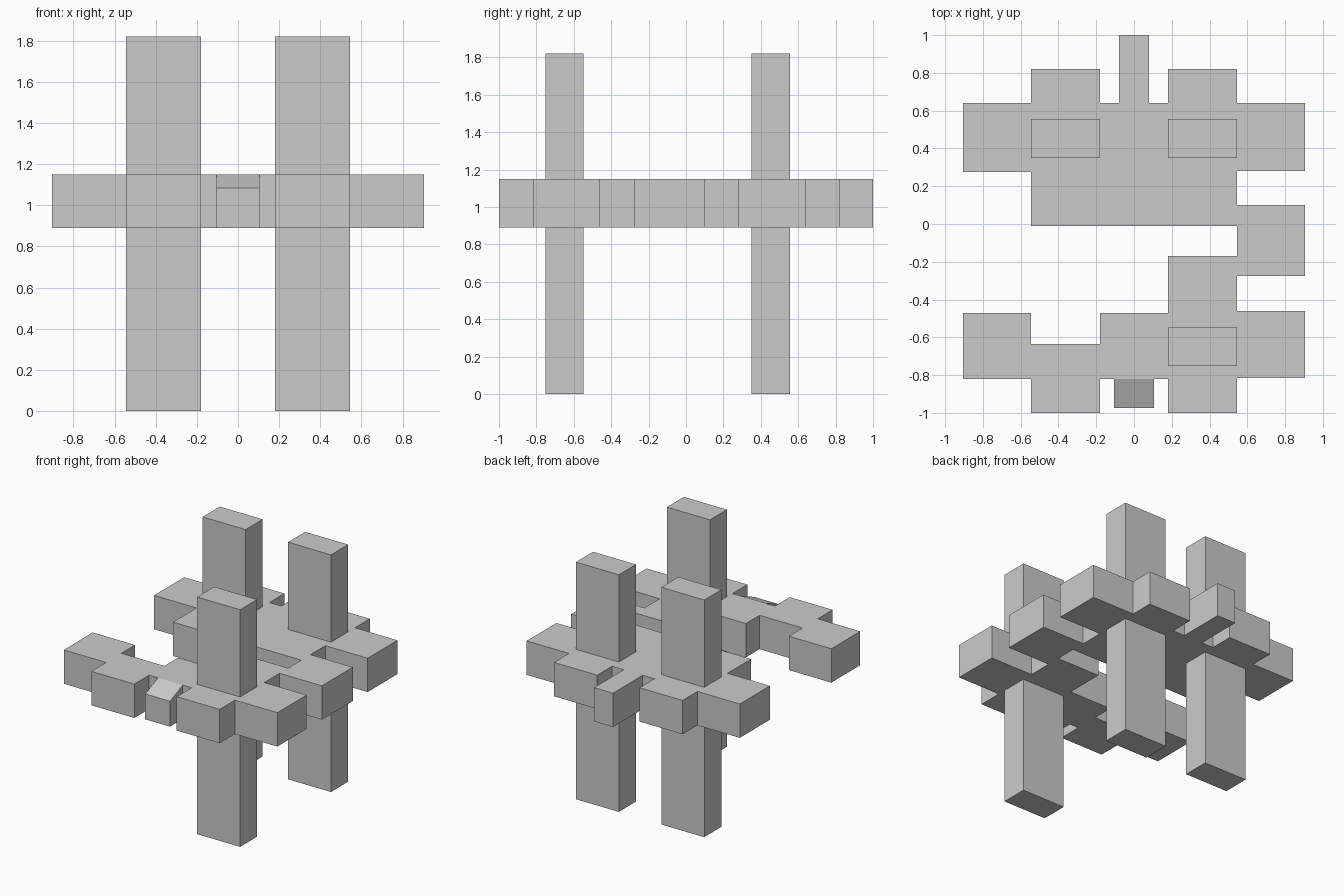
import bpy, bmesh
from mathutils import Vector

if "Cube" in bpy.data.objects:
    bpy.data.objects.remove(bpy.data.objects["Cube"])

Z0, Z1 = 0.89, 1.15      # underside and top of the slab
A, B, C = 0.18, 0.545, 0.905   # repeated x positions of the steps


def extrude_profile(name, points, offset):
    """Flat polygon extruded along a vector into a closed solid."""
    bm = bmesh.new()
    face = bm.faces.new([bm.verts.new(p) for p in points])
    res = bmesh.ops.extrude_face_region(bm, geom=[face], use_keep_orig=True)
    verts = [v for v in res["geom"] if isinstance(v, bmesh.types.BMVert)]
    bmesh.ops.translate(bm, verts=verts, vec=Vector(offset))
    bmesh.ops.recalc_face_normals(bm, faces=bm.faces[:])
    mesh = bpy.data.meshes.new(name)
    bm.to_mesh(mesh)
    bm.free()
    obj = bpy.data.objects.new(name, mesh)
    bpy.context.collection.objects.link(obj)
    return obj


def post(name, x, y0, y1):
    w = (B - A) / 2
    pts = [(x - w, y0, 0), (x + w, y0, 0), (x + w, y1, 0), (x - w, y1, 0)]
    return extrude_profile(name, pts, (0, 0, 1.82))


# Stepped slab outline, anticlockwise from the front left tab
outline = [
    # front edge
    (-B, -1.0), (-A, -1.0), (-A, -.82), (A, -.82), (A, -1.0), (B, -1.0),
    # right edge with three tabs
    (B, -.815), (C, -.815), (C, -.46), (B, -.46), (B, -.275), (C, -.275),
    (C, .10), (B, .10), (B, .28), (C, .28), (C, .64), (B, .64),
    # back edge with the narrow centre tab
    (B, .82), (A, .82), (A, .64), (.08, .64), (.08, 1.0), (-.08, 1.0),
    (-.08, .64), (-A, .64), (-A, .82), (-B, .82),
    # left edge and the deep slot
    (-B, .64), (-C, .64), (-C, .275), (-B, .275), (-B, -.01), (B, -.01),
    (B, -.17), (A, -.17), (A, -.47), (-A, -.47), (-A, -.635), (-B, -.635),
    (-B, -.47), (-C, -.47), (-C, -.82), (-B, -.82),
]
extrude_profile("stepped_slab", [(x, y, Z0) for x, y in outline], (0, 0, Z1 - Z0))

# Sloped block on the front edge
wedge = [(-.82, Z0), (-.975, Z0), (-.975, 1.085), (-.82, Z1)]
extrude_profile("sloped_front_block", [(-.105, y, z) for y, z in wedge], (.21, 0, 0))

# Three posts passing through the slab
mid = (A + B) / 2
for name, x, y0, y1 in [("back_left_post", -mid, .35, .557),
                        ("back_right_post", mid, .35, .557),
                        ("front_right_post", mid, -.752, -.547)]:
    post(name, x, y0, y1)
